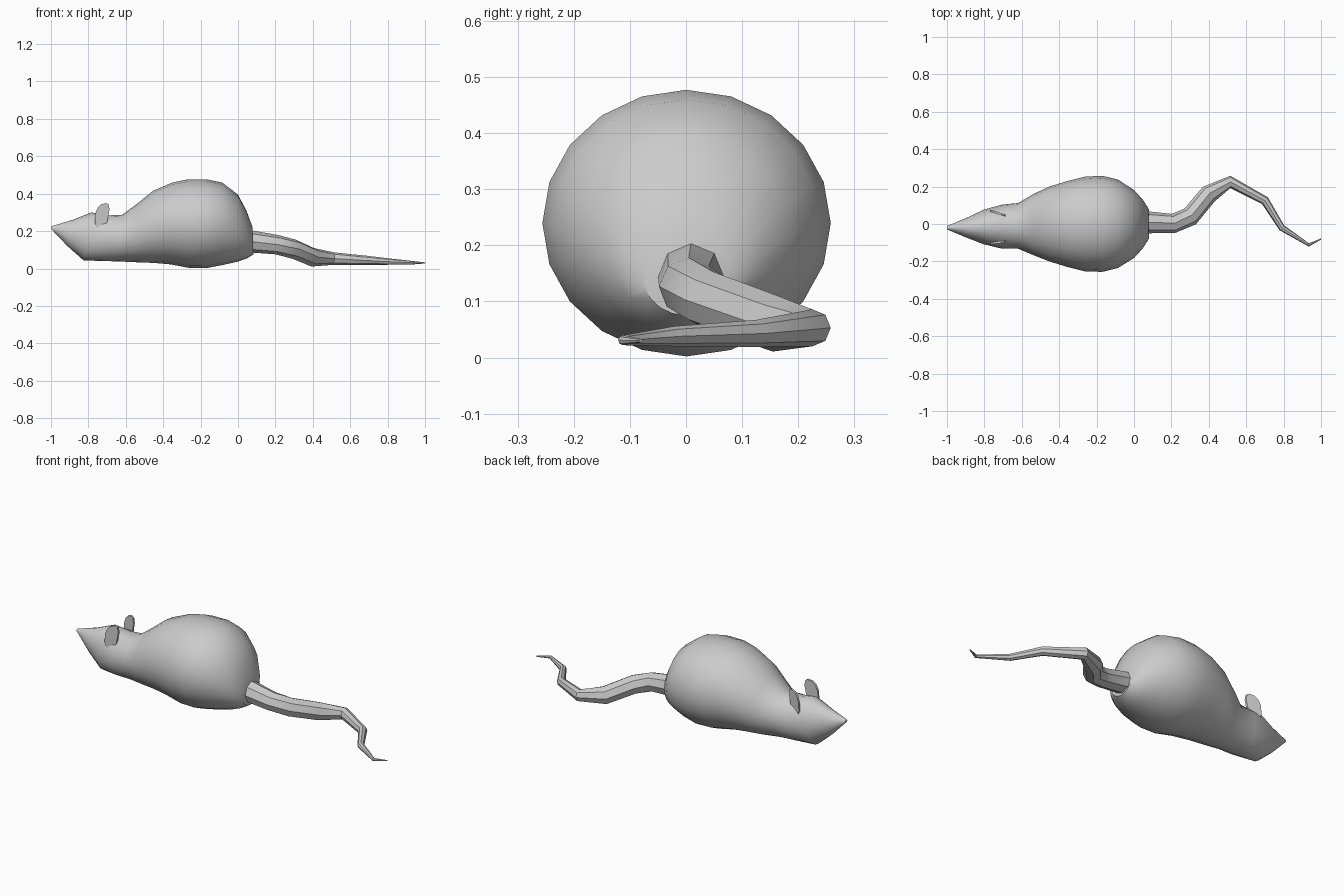
import bpy, bmesh
from math import sin, cos, pi, radians
from mathutils import Vector

if "Cube" in bpy.data.objects:
    bpy.data.objects.remove(bpy.data.objects["Cube"])


def finish(name, bm, angle=40):
    bmesh.ops.recalc_face_normals(bm, faces=bm.faces)
    mesh = bpy.data.meshes.new(name)
    bm.to_mesh(mesh)
    bm.free()
    ob = bpy.data.objects.new(name, mesh)
    bpy.context.collection.objects.link(ob)
    bpy.ops.object.select_all(action='DESELECT')
    ob.select_set(True)
    bpy.context.view_layer.objects.active = ob
    bpy.ops.object.shade_smooth_by_angle(angle=radians(angle))
    return ob


def loft(name, rings, sides):
    """Skin elliptical rings given as (centre, half axis u, half axis v)."""
    bm = bmesh.new()
    loops = []
    for c, u, v in rings:
        angles = [2 * pi * i / sides for i in range(sides)]
        loops.append([bm.verts.new(c + u * cos(a) + v * sin(a)) for a in angles])
    for a, b in zip(loops, loops[1:]):
        for i in range(sides):
            j = (i + 1) % sides
            bm.faces.new((a[i], a[j], b[j], b[i]))
    bm.faces.new(loops[0])
    bm.faces.new(loops[-1])
    return finish(name, bm)


# Body and head: top x, top z, bottom x, bottom z, centre y, half width
body = [
    (-1.00, .225, -.995, .207, -.020, .010),
    (-.885, .260, -.910, .118, -.020, .052),
    (-.785, .300, -.825, .043, -.016, .092),
    (-.700, .284, -.710, .040, -.014, .118),
    (-.620, .287, -.620, .037, -.010, .122),
    (-.535, .350, -.535, .033, -.003, .165),
    (-.455, .415, -.450, .030, 0, .200),
    (-.350, .460, -.360, .022, 0, .230),
    (-.265, .477, -.260, .003, 0, .253),
    (-.170, .477, -.170, .002, .001, .257),
    (-.085, .460, -.085, .018, .001, .236),
    (.000, .395, .000, .037, 0, .182),
    (.045, .310, .050, .055, 0, .130),
    (.078, .220, .082, .075, 0, .078),
]
rings = []
for tx, tz, bx, bz, y, w in body:
    top, bottom = Vector((tx, y, tz)), Vector((bx, y, bz))
    rings.append(((top + bottom) / 2, (top - bottom) / 2, Vector((0, w, 0))))
loft("body", rings, 20)

# Winding tail: x, y, z, radius
tail = [
    (.05, .010, .147, .060), (.21, .003, .127, .052), (.30, .040, .103, .052),
    (.40, .160, .060, .050), (.515, .225, .053, .033), (.70, .125, .043, .024),
    (.79, -.020, .038, .018), (.935, -.112, .031, .009), (1.0, -.080, .030, .003),
]
pts = [Vector(t[:3]) for t in tail]
rings = []
for i, p in enumerate(pts):
    before = (p - pts[i - 1]).normalized() if i else Vector()
    after = (pts[i + 1] - p).normalized() if i < len(pts) - 1 else Vector()
    tangent = (before + after).normalized()
    side = tangent.cross(Vector((0, 0, 1))).normalized()
    r = tail[i][3]
    rings.append((p, side.cross(tangent) * r, side * r))
loft("tail", rings, 8)

# Ears: thin upright rounded plates (x, z outline), toed in towards the back
outline = [(-.755, .215), (-.766, .245), (-.763, .295), (-.750, .325), (-.732, .343),
           (-.705, .350), (-.692, .343), (-.687, .315), (-.697, .260), (-.710, .215)]
for name, y, slope in (("left_ear", -.098, .14), ("right_ear", .057, -.32)):
    bm = bmesh.new()
    front, back = [[bm.verts.new((x, y + slope * (x + .725) + d, z)) for x, z in outline]
                   for d in (-.006, .006)]
    bm.faces.new(front)
    bm.faces.new(back)
    n = len(outline)
    for i in range(n):
        j = (i + 1) % n
        bm.faces.new((front[i], front[j], back[j], back[i]))
    finish(name, bm)
